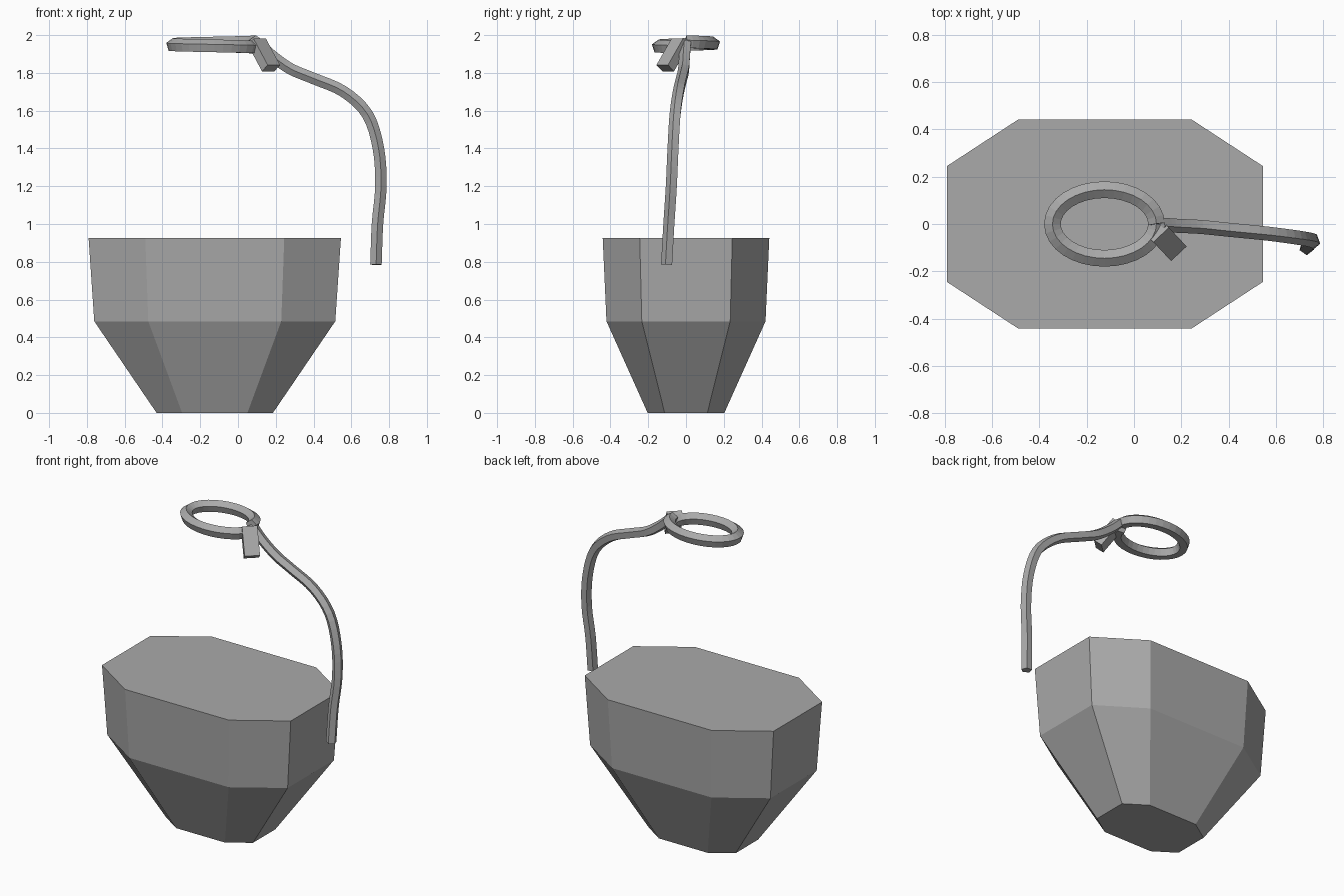
import bpy
import bmesh
from math import sin, cos, pi, radians
from mathutils import Vector, Matrix

cube = bpy.data.objects.get("Cube")
if cube:
    bpy.data.objects.remove(cube, do_unlink=True)

grey = bpy.data.materials.new("plain_grey")
grey.use_nodes = True
colour = (0.4, 0.4, 0.4, 1)
grey.diffuse_color = colour
grey.node_tree.nodes["Principled BSDF"].inputs["Base Color"].default_value = colour


def finish(bm, name):
    bmesh.ops.recalc_face_normals(bm, faces=bm.faces)
    mesh = bpy.data.meshes.new(name)
    bm.to_mesh(mesh)
    bm.free()
    mesh.materials.append(grey)
    obj = bpy.data.objects.new(name, mesh)
    bpy.context.collection.objects.link(obj)
    return obj


def loft(rings, name):
    """Skin a row of matching rings and cap both ends."""
    bm = bmesh.new()
    loops = [[bm.verts.new(p) for p in ring] for ring in rings]
    n = len(loops[0])
    for a, b in zip(loops, loops[1:]):
        for i in range(n):
            j = (i + 1) % n
            bm.faces.new((a[i], a[j], b[j], b[i]))
    bm.faces.new(loops[0])
    bm.faces.new(loops[-1])
    return finish(bm, name)


def sweep(path, radius, side_hint, twist, name):
    """Sweep a pentagon along a path; twist turns its ridge."""
    rings = []
    for i, p in enumerate(path):
        t = (path[min(i + 1, len(path) - 1)] - path[max(i - 1, 0)]).normalized()
        up = side_hint(i).cross(t).normalized()
        side = t.cross(up)
        angles = [twist + 2 * pi * k / 5 for k in range(5)]
        rings.append([p + radius * (cos(a) * up + sin(a) * side) for a in angles])
    return loft(rings, name)


def smooth_path(points, steps):
    """Catmull-Rom curve through the points."""
    pts = [Vector(p) for p in points]
    pts = [2 * pts[0] - pts[1]] + pts + [2 * pts[-1] - pts[-2]]
    path = []
    for a, b, c, d in zip(pts, pts[1:], pts[2:], pts[3:]):
        for s in range(steps):
            u = s / steps
            path.append(0.5 * (2 * b + (c - a) * u + (2 * a - 5 * b + 4 * c - d) * u**2
                               + (3 * b - a - 3 * c + d) * u**3))
    return path + [pts[-2]]


# Tapered eight-sided body: height, half width, half depth, flat half width, flat half depth
def octagon(z, w, d, fw, fd):
    quarter = [(w, fd), (fw, d)]
    xy = (quarter + [(-x, y) for x, y in reversed(quarter)]
          + [(-x, -y) for x, y in quarter] + [(x, -y) for x, y in reversed(quarter)])
    return [Vector((x - 0.123, y, z)) for x, y in xy]


loft([octagon(0, 0.308, 0.203, 0.173, 0.113),
      octagon(0.485, 0.638, 0.421, 0.352, 0.234),
      octagon(0.926, 0.668, 0.441, 0.368, 0.245)], "body")

# Curved rod rising beside the body
rod = smooth_path([(0.73, -0.10, 0.785), (0.738, -0.088, 1.0), (0.756, -0.075, 1.2),
                   (0.743, -0.066, 1.4), (0.685, -0.055, 1.58), (0.56, -0.038, 1.70),
                   (0.40, -0.022, 1.77), (0.28, -0.01, 1.82), (0.18, -0.005, 1.89),
                   (0.11, 0, 1.955)], 4)
sweep(rod, 0.032, lambda i: Vector((0, -1, 0)), radians(20), "rod")

# Oval ring, dropping slightly from its back end to its front end
turns = [2 * pi * k / 32 for k in range(33)]
ring = [Vector((0.22 * cos(t) - 0.125, 0.145 * sin(t), 1.962 - 0.03 * t / (2 * pi)))
        for t in turns]
sweep(ring, 0.037, lambda i: Vector((cos(turns[i]), sin(turns[i]), 0)), 0, "ring")

# Small slanted block where the rod meets the ring
top, bottom = Vector((0.10, -0.03, 1.965)), Vector((0.175, -0.11, 1.825))
axis = (bottom - top).normalized()
across = Vector((-axis.y, axis.x, 0)).normalized()
depth = axis.cross(across)
bm = bmesh.new()
bmesh.ops.create_cube(bm, size=1)
turn = Matrix((across, depth, axis)).transposed().to_4x4()
size = Matrix.Diagonal((0.09, 0.055, (bottom - top).length, 1))
bm.transform(Matrix.Translation((top + bottom) / 2) @ turn @ size)
finish(bm, "slanted_block")
